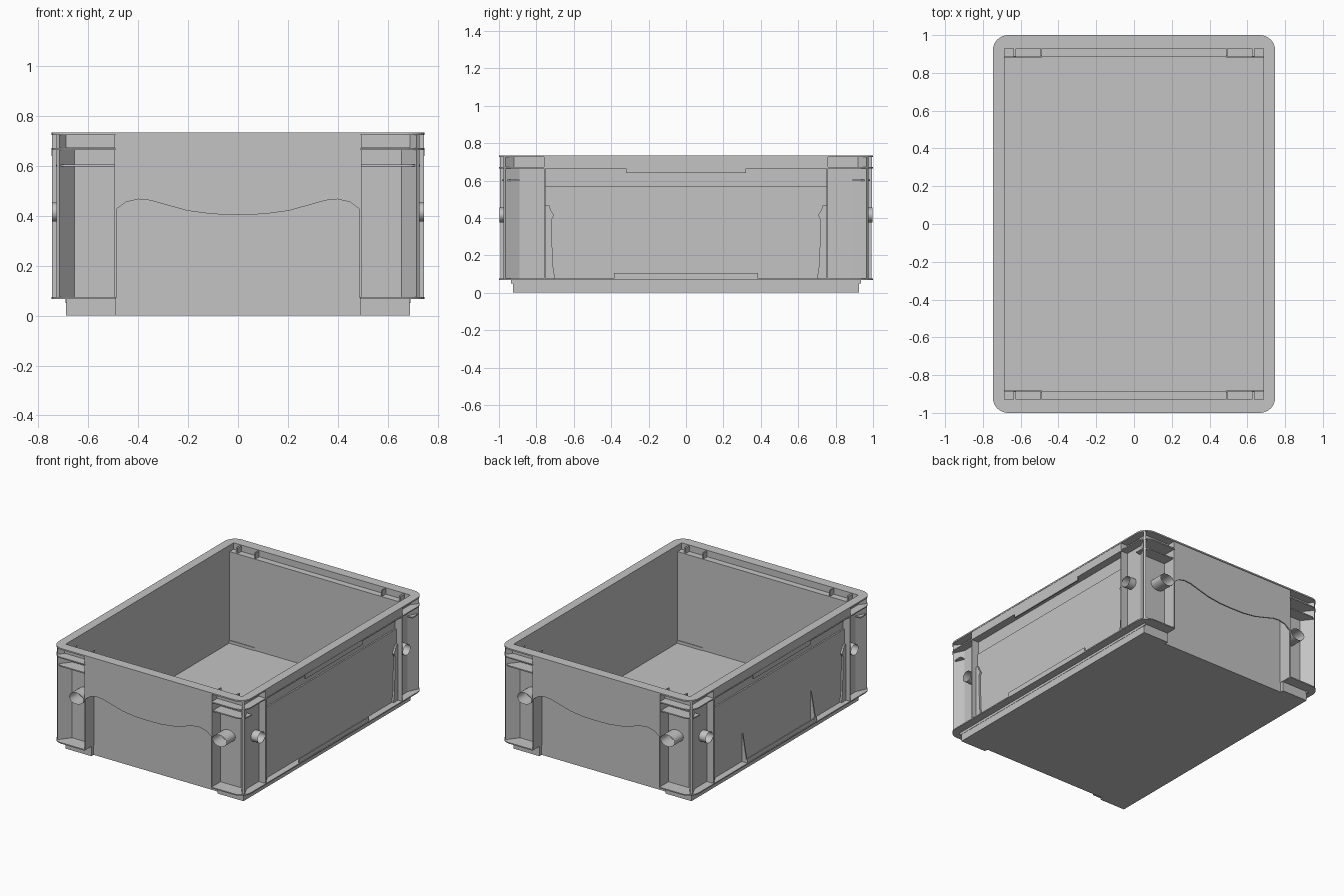
import bpy, bmesh, math

cube = bpy.data.objects.get("Cube")
if cube:
    bpy.data.objects.remove(cube, do_unlink=True)

grey = bpy.data.materials.new("crate grey")
grey.use_nodes = True
grey.diffuse_color = (0.55, 0.55, 0.55, 1)
grey.node_tree.nodes["Principled BSDF"].inputs["Base Color"].default_value = (0.55, 0.55, 0.55, 1)

BOTH = (1, -1)
HX, HY, TOP = 0.747, 1.0, 0.735


def prism(name, outline, axis, lo, hi, xs=(1,), ys=(1,), smooth=False, caps=True):
    """Extrude an outline along an axis, with mirrored copies for each sign."""
    bm = bmesh.new()
    for sx in xs:
        for sy in ys:
            def place(a, b, c):
                x, y, z = {'x': (c, a, b), 'y': (a, c, b), 'z': (a, b, c)}[axis]
                return bm.verts.new((x * sx, y * sy, z))
            low = [place(a, b, lo) for a, b in outline]
            high = [place(a, b, hi) for a, b in outline]
            if caps:
                bm.faces.new(low)
                bm.faces.new(high)
            for i in range(len(low)):
                j = (i + 1) % len(low)
                bm.faces.new((low[i], low[j], high[j], high[i]))
    bmesh.ops.recalc_face_normals(bm, faces=bm.faces)
    mesh = bpy.data.meshes.new(name)
    bm.to_mesh(mesh)
    bm.free()
    mesh.materials.append(grey)
    obj = bpy.data.objects.new(name, mesh)
    bpy.context.collection.objects.link(obj)
    if smooth:
        bpy.ops.object.select_all(action='DESELECT')
        obj.select_set(True)
        bpy.context.view_layer.objects.active = obj
        bpy.ops.object.shade_smooth_by_angle(angle=math.radians(35))


def box(name, x, y, z, xs=(1,), ys=(1,)):
    outline = [(x[0], y[0]), (x[1], y[0]), (x[1], y[1]), (x[0], y[1])]
    prism(name, outline, 'z', z[0], z[1], xs, ys)


def corner(hx, hy, r=0.08, n=8):
    """Rounded corner from the short side round to the long side."""
    steps = [math.pi / 2 * (1 - i / n) for i in range(n + 1)]
    return [(hx - r + r * math.cos(a), hy - r + r * math.sin(a)) for a in steps]


def ellipse(cx, cz, rx, rz, n=24):
    return [(cx + rx * math.cos(i * math.tau / n), cz + rz * math.sin(i * math.tau / n))
            for i in range(n)]


# Tub: floor with corner feet, thin walls, and a ledge under the rim at each end
box("floor", (-0.69, 0.69), (-0.9, 0.9), (0, 0.05))
box("corner_foot", (0.49, 0.69), (0.88, 0.925), (0, 0.07), xs=BOTH, ys=BOTH)
box("long_wall", (0.685, 0.692), (-0.935, 0.935), (0.05, 0.73), xs=BOTH)
box("end_wall", (-0.69, 0.69), (0.885, 0.9), (0.04, 0.69), ys=BOTH)
box("end_ledge", (-0.69, 0.69), (0.885, 0.94), (0.675, 0.69), ys=BOTH)
box("end_upper_wall", (-0.69, 0.69), (0.93, 0.94), (0.675, 0.73), ys=BOTH)
box("ledge_fin", (0.625, 0.638), (0.888, 0.94), (0.685, 0.728), xs=BOTH, ys=BOTH)

# Rim: two mirrored halves of a rounded frame
quarter = corner(HX, HY)
half = [(0, HY)] + quarter + [(x, -y) for x, y in reversed(quarter)]
half += [(0, -HY), (0, -0.93), (0.685, -0.93), (0.685, 0.93), (0, 0.93)]
prism("rim", half, 'z', 0.725, TOP, xs=BOTH)


# Flanges that wrap each long side and stop beside the end panels
def side_flange(name, z0, z1):
    arc = [(0.49, HY)] + quarter
    outline = arc + [(x, -y) for x, y in reversed(arc)]
    outline += [(0.49, -0.89), (0.688, -0.89), (0.688, 0.89), (0.49, 0.89)]
    prism(name, outline, 'z', z0, z1, xs=BOTH)


side_flange("upper_flange", 0.665, 0.673)
side_flange("bottom_flange", 0.067, 0.075)
shelf = [(0.49, 0.89), (0.49, 0.985)] + corner(0.73, 0.985, 0.06) + [(0.73, 0.89)]
prism("corner_shelf", shelf, 'z', 0.598, 0.606, xs=BOTH, ys=BOTH)

# Corner posts and upright ribs
post = [(0.655, 0.89), (0.655, 0.9), (0.715, 0.975), (0.727, 0.965), (0.692, 0.89)]
prism("corner_post", post, 'z', 0.07, 0.67, xs=BOTH, ys=BOTH)
web = [(0.685, 0.935), (0.715, 0.975), (0.727, 0.965), (0.692, 0.92)]
prism("corner_web", web, 'z', 0.67, 0.728, xs=BOTH, ys=BOTH)
box("end_rib", (0.487, 0.495), (0.89, 0.993), (0.07, 0.73), xs=BOTH, ys=BOTH)
box("side_rib", (0.688, 0.745), (0.75, 0.758), (0.07, 0.73), xs=BOTH, ys=BOTH)

# Long side details
box("side_panel", (0.69, 0.702), (-0.755, 0.755), (0.07, 0.57), xs=BOTH)
box("rim_skirt", (0.737, 0.745), (-0.755, 0.755), (0.667, 0.73), xs=BOTH)
box("side_rail", (0.738, 0.747), (-0.32, 0.32), (0.64, 0.67), xs=BOTH)
box("bottom_lip", (0.737, 0.745), (-0.385, 0.385), (0.07, 0.105), xs=BOTH)
wing = [(0.755, 0.07), (0.7, 0.07), (0.712, 0.15), (0.72, 0.39), (0.705, 0.415),
        (0.722, 0.44), (0.732, 0.468), (0.755, 0.468)]
prism("side_wing", wing, 'x', 0.7, 0.715, xs=BOTH, ys=BOTH)
prism("gusset", [(0.7, 0.07), (0.742, 0.07), (0.7, 0.31)], 'y', 0.375, 0.385,
      xs=(-1,), ys=BOTH)

# Open tubular pegs
prism("end_peg", ellipse(0.555, 0.415, 0.055, 0.04), 'y', 0.895, 0.998,
      xs=BOTH, ys=BOTH, smooth=True, caps=False)
prism("side_peg", ellipse(0.805, 0.415, 0.041, 0.038), 'x', 0.69, 0.745,
      xs=BOTH, ys=BOTH, smooth=True, caps=False)

# Grip plate hanging from the rim at each end, open below its wavy edge
WAVE = [(0, 0.405), (0.1, 0.407), (0.2, 0.42), (0.28, 0.442), (0.35, 0.462),
        (0.4, 0.467), (0.45, 0.455), (0.49, 0.425)]
wave = [(-x, z) for x, z in reversed(WAVE[1:])] + WAVE
prism("grip_plate", wave + [(0.49, 0.73), (-0.49, 0.73)], 'y', 0.986, 0.995,
      ys=BOTH, smooth=True)
